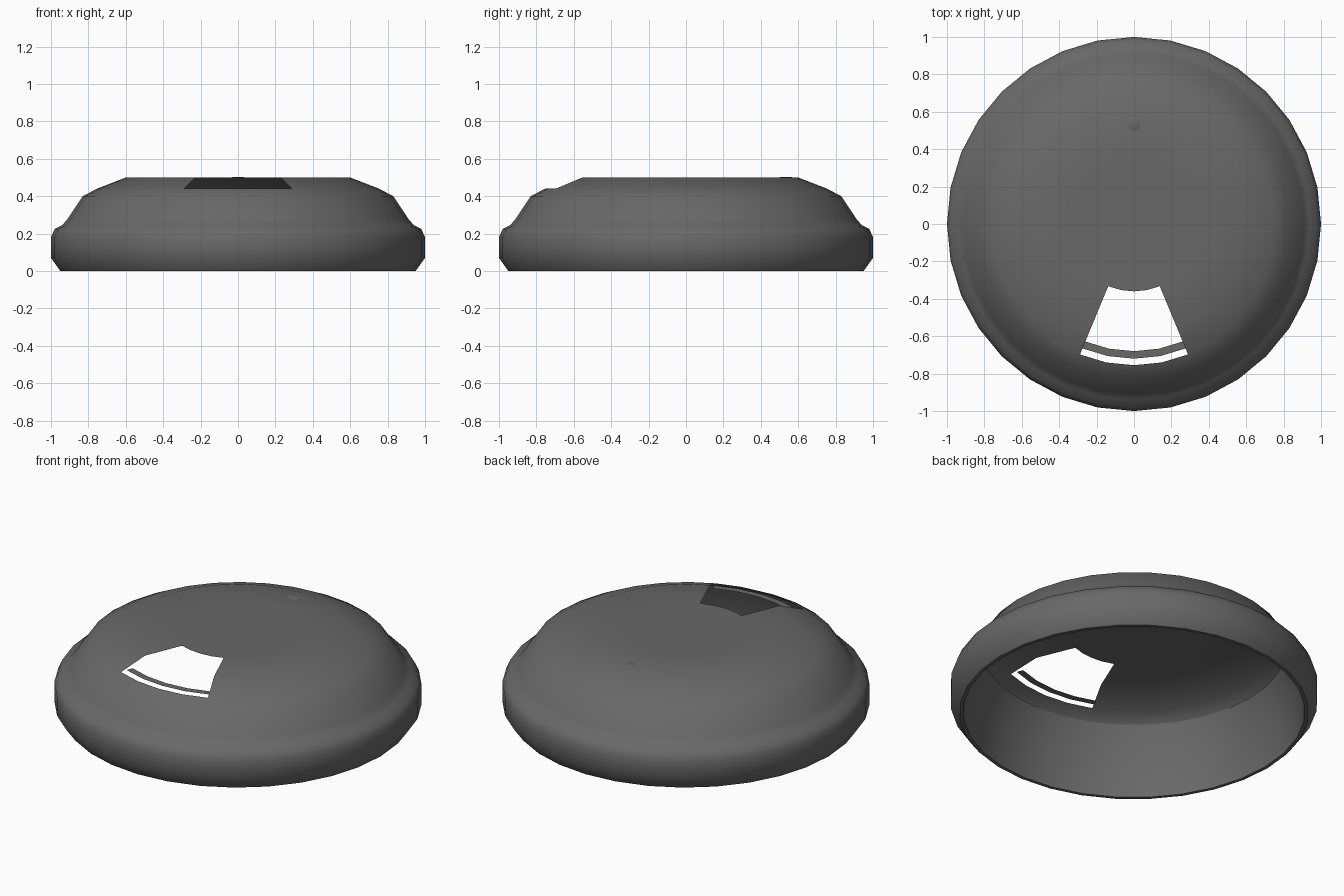
import bpy, bmesh, math

if "Cube" in bpy.data.objects:
    bpy.data.objects.remove(bpy.data.objects["Cube"])

SEG = 32
HOLE = range(22, 26)          # the four segments facing the front (-y)

plastic = bpy.data.materials.new("dark_grey_plastic")
plastic.diffuse_color = (0.14, 0.14, 0.14, 1)
plastic.use_nodes = True
plastic.node_tree.nodes["Principled BSDF"].inputs["Base Color"].default_value = plastic.diffuse_color


def make_ring(bm, r, z):
    return [bm.verts.new((r * math.cos(2 * math.pi * i / SEG),
                          r * math.sin(2 * math.pi * i / SEG), z)) for i in range(SEG)]


def bridge(bm, a, b, segments):
    for i in segments:
        j = (i + 1) % SEG
        bm.faces.new((a[i], a[j], b[j], b[i]))


def finish(bm, name):
    loose = [v for v in bm.verts if not v.link_faces]
    bmesh.ops.delete(bm, geom=loose, context='VERTS')
    me = bpy.data.meshes.new(name)
    bm.to_mesh(me)
    bm.free()
    me.materials.append(plastic)
    ob = bpy.data.objects.new(name, me)
    bpy.context.collection.objects.link(ob)
    bpy.ops.object.select_all(action='DESELECT')
    ob.select_set(True)
    bpy.context.view_layer.objects.active = ob
    bpy.ops.object.shade_smooth_by_angle(angle=math.radians(50))
    return ob


# Lid shell: inner wall down, round the rim, up the outside, across the top
profile = [(0.825, 0.395), (0.905, 0.215), (0.93, 0), (0.95, 0), (1, 0.07), (1, 0.18),
           (0.98, 0.225), (0.94, 0.245), (0.91, 0.28), (0.83, 0.40),
           (0.755, 0.44), (0.60, 0.50), (0.36, 0.50)]
bm = bmesh.new()
rings = [make_ring(bm, r, z) for r, z in profile]
for k in range(len(rings) - 1):
    # the sip opening leaves out four segments between r = 0.755 and r = 0.36
    segs = [i for i in range(SEG) if not (k >= 10 and i in HOLE)]
    bridge(bm, rings[k], rings[k + 1], segs)
centre = bm.verts.new((0, 0, 0.50))
for i in range(SEG):
    bm.faces.new((rings[-1][i], rings[-1][(i + 1) % SEG], centre))
finish(bm, "lid_shell")

# Narrow bar across the sip opening
bm = bmesh.new()
bridge(bm, make_ring(bm, 0.72, 0.444), make_ring(bm, 0.68, 0.444), HOLE)
finish(bm, "sip_opening_bar")

# Small vent spot at the back of the top
bm = bmesh.new()
bmesh.ops.create_cone(bm, cap_ends=True, segments=16, radius1=0.04, radius2=0.03, depth=0.004)
bmesh.ops.translate(bm, vec=(0, 0.535, 0.50), verts=bm.verts)
finish(bm, "vent_spot")
